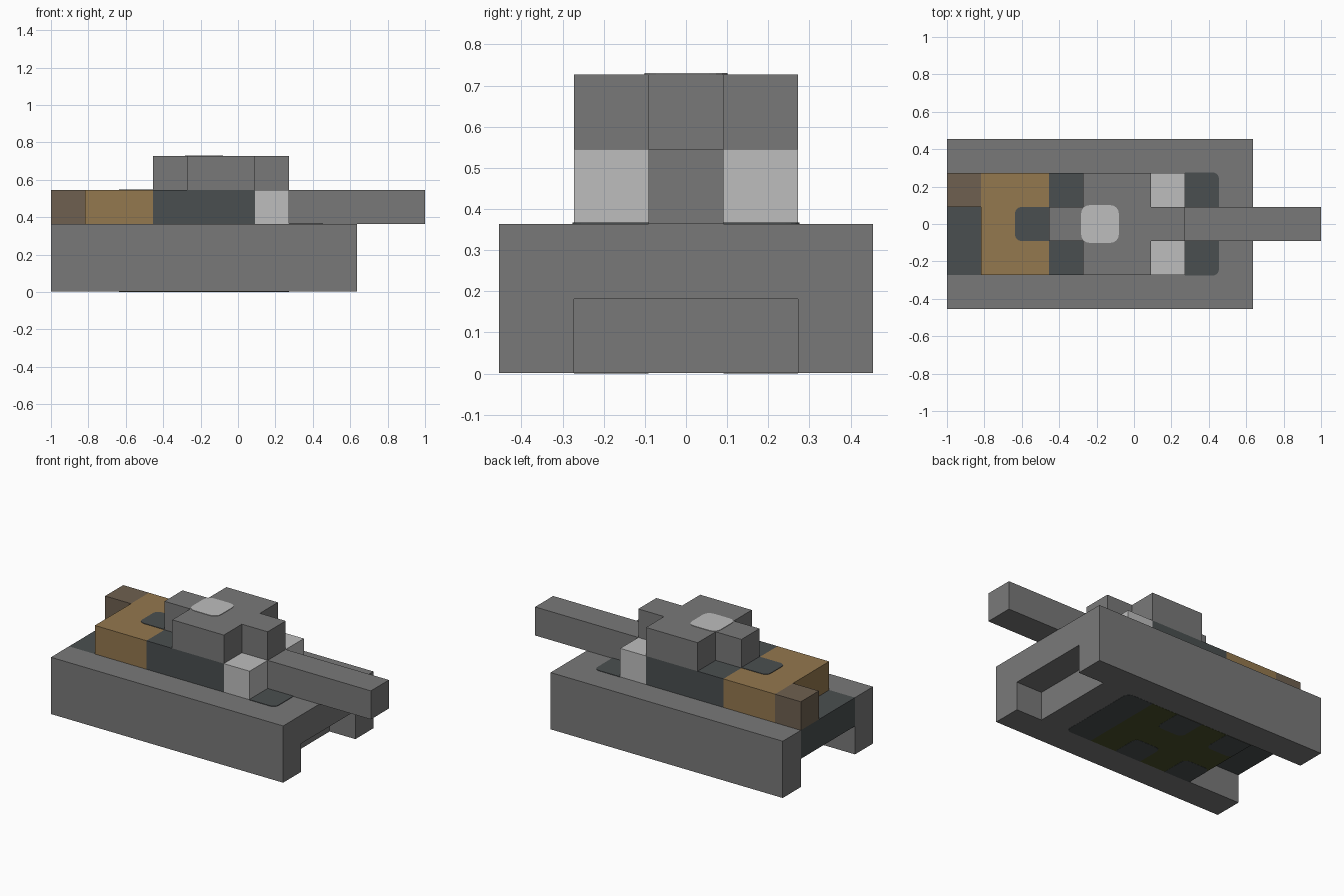
import bpy, bmesh
from mathutils import Vector

U = 2 / 11          # one block
X0 = -1.0           # rear end

old = bpy.data.objects.get("Cube")
if old:
    bpy.data.objects.remove(old, do_unlink=True)


def material(name, rgb):
    lin = [((c / 255 + 0.055) / 1.055) ** 2.4 for c in rgb] + [1.0]
    m = bpy.data.materials.new(name)
    m.use_nodes = True
    m.diffuse_color = lin
    m.node_tree.nodes["Principled BSDF"].inputs["Base Color"].default_value = lin
    return m


GREY = material("mid_grey", (121, 121, 121))
SLATE = material("slate", (74, 79, 80))
TAN = material("tan", (148, 120, 78))
BROWN = material("dark_brown", (110, 96, 80))
LIGHT = material("light_grey", (190, 190, 190))
GREEN = material("dark_olive", (74, 80, 42))


def finish(name, bm, mat):
    bmesh.ops.recalc_face_normals(bm, faces=bm.faces)
    me = bpy.data.meshes.new(name)
    bm.to_mesh(me)
    bm.free()
    me.materials.append(mat)
    ob = bpy.data.objects.new(name, me)
    bpy.context.collection.objects.link(ob)
    return ob


def prism(name, outline, z0, z1, mat, rounded=None, radius=0.035):
    """Extrude an outline; vertical edges picked by rounded(x, y) are rounded."""
    bm = bmesh.new()
    face = bm.faces.new([bm.verts.new((x, y, z0)) for x, y in outline])
    ext = bmesh.ops.extrude_face_region(bm, geom=[face])["geom"]
    top = [v for v in ext if isinstance(v, bmesh.types.BMVert)]
    bmesh.ops.translate(bm, verts=top, vec=Vector((0, 0, z1 - z0)))
    if rounded:
        edges = [e for e in bm.edges
                 if abs(e.verts[0].co.z - e.verts[1].co.z) > 1e-5
                 and rounded(e.verts[0].co.x, e.verts[0].co.y)]
        bmesh.ops.bevel(bm, geom=edges, offset=radius, segments=4,
                        profile=0.5, affect='EDGES')
    return finish(name, bm, mat)


def rect(i0, i1, j0, j1, grow=0.0):
    """Rectangle in block units: i from the rear, j from the centre line."""
    a, b = X0 + i0 * U - grow, X0 + i1 * U + grow
    c, d = j0 * U - grow, j1 * U + grow
    return [(a, c), (b, c), (b, d), (a, d)]


def block(name, i0, i1, j0, j1, k0, k1, mat):
    return prism(name, rect(i0, i1, j0, j1), k0 * U, k1 * U, mat)


# Hull with a shallow front notch and an open rear bay
hull = prism("hull", rect(0, 9, -2.5, 2.5), 0.002, 2 * U, GREY)
notches = (("front_notch_cutter", 8, 10, 1), ("rear_bay_cutter", -1, 2, 3))
for name, i0, i1, height in notches:
    cutter = block(name, i0, i1, -1.5, 1.5, -1, height, GREY)
    cutter.hide_render = True
    mod = hull.modifiers.new(name, 'BOOLEAN')
    mod.operation = 'DIFFERENCE'
    mod.solver = 'EXACT'
    mod.object = cutter
bpy.context.view_layer.update()
cut = bpy.data.meshes.new_from_object(
    hull.evaluated_get(bpy.context.evaluated_depsgraph_get()))
hull.modifiers.clear()
hull.data = cut
for name, *_ in notches:
    bpy.data.objects.remove(bpy.data.objects[name], do_unlink=True)

# Rear panel bridging the tracks
block("rear_panel", 0, 2, -1.5, 1.5, 1, 2, SLATE)

# Superstructure
block("rear_deck", 1, 3, -1.5, 1.5, 2, 3, TAN)
block("rear_box", 0, 1, 0.5, 1.5, 2, 3, BROWN)
block("middle_deck", 3, 6, -1.5, 1.5, 2, 3, SLATE)
for side, j in (("right", -1.5), ("left", 0.5)):
    block(side + "_front_lamp", 6, 7, j, j + 1, 2, 3, LIGHT)
block("gun_barrel", 6, 11, -0.5, 0.5, 2, 3, GREY)

# Cross-shaped turret
half = [(3, -.5), (4, -.5), (4, -1.5), (6, -1.5), (6, -.5), (7, -.5)]
cross = half + [(i, -j) for i, j in reversed(half)]
prism("turret", [(X0 + i * U, j * U) for i, j in cross], 3 * U, 4 * U, GREY)

# Painted patches on top
T = 0.003
prism("turret_hatch", rect(4, 5, -.5, .5, 0.01), 4 * U, 4 * U + T, LIGHT,
      lambda x, y: True, 0.045)
prism("deck_patch", rect(2, 3, -.5, .5), 3 * U, 3 * U + T, SLATE,
      lambda x, y: x < X0 + 2.5 * U)
prism("front_patch", rect(7, 8, -1.52, 1.52), 2 * U, 2 * U + T, SLATE,
      lambda x, y: x > X0 + 7.5 * U)

# Painted patches on the belly
prism("belly_green", rect(2, 6, -1.5, 1.5), 0.001, 0.003, GREEN)
prism("belly_front_patch", rect(6, 7, -1.5, 1.5), 0.001, 0.003, SLATE,
      lambda x, y: x > X0 + 6.5 * U)
for i in (2, 4):
    for side, j in (("right", -1.5), ("left", 0.5)):
        prism(f"belly_{side}_patch_{i}", rect(i, i + 1, j, j + 1), 0.0, 0.003, SLATE,
              lambda x, y: abs(y) < U)
